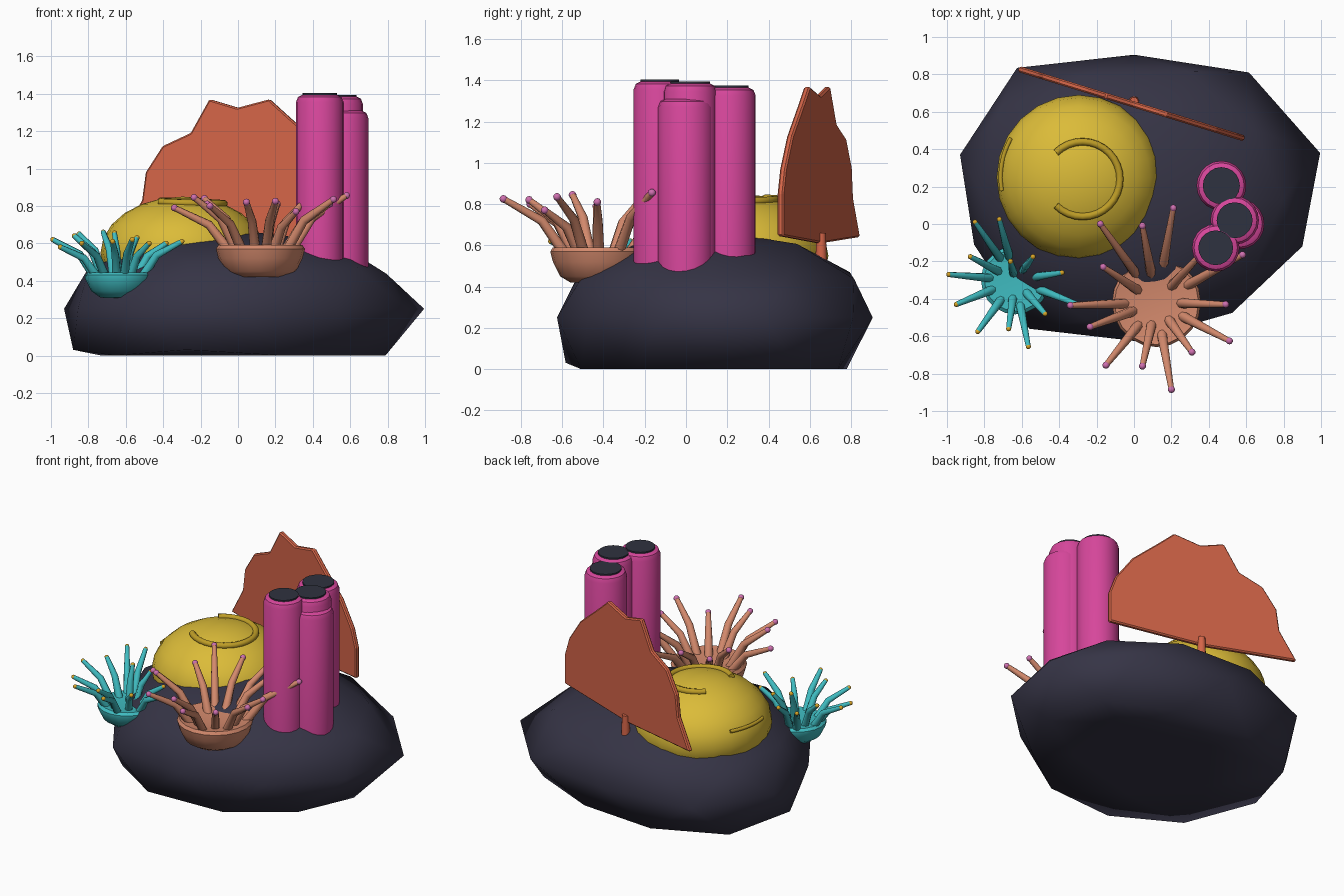
import bpy, bmesh, math
from mathutils import Vector

if "Cube" in bpy.data.objects:
    bpy.data.objects.remove(bpy.data.objects["Cube"])


def mat(name, r, g, b):
    m = bpy.data.materials.new(name)
    m.diffuse_color = (r, g, b, 1)
    m.use_nodes = True
    m.node_tree.nodes["Principled BSDF"].inputs["Base Color"].default_value = m.diffuse_color
    return m


ROCK = mat("dark rock", .036, .034, .060)
HOLE = mat("dark opening", .028, .032, .050)
PINK = mat("tube pink", .68, .062, .33)
ORANGE = mat("fan orange", .66, .13, .065)
YELLOW = mat("dome yellow", .71, .50, .04)
RIDGE = mat("ridge gold", .52, .34, .02)
TEAL = mat("teal", .05, .50, .53)
SALMON = mat("salmon", .65, .25, .15)
MAUVE = mat("mauve tip", .62, .16, .43)
GOLD = mat("gold tip", .70, .38, .02)


def finish(name, bm, material, angle=40):
    bmesh.ops.recalc_face_normals(bm, faces=bm.faces[:])
    me = bpy.data.meshes.new(name)
    bm.to_mesh(me)
    bm.free()
    me.materials.append(material)
    ob = bpy.data.objects.new(name, me)
    bpy.context.collection.objects.link(ob)
    bpy.ops.object.select_all(action='DESELECT')
    ob.select_set(True)
    bpy.context.view_layer.objects.active = ob
    bpy.ops.object.shade_smooth_by_angle(angle=math.radians(angle))
    return ob


def lathe(name, profile, x, y, material, segs=20):
    """Turn (radius, z) points around a vertical axis; the ends lie on the axis."""
    bm = bmesh.new()
    vs = [bm.verts.new((x + r, y, z)) for r, z in profile]
    es = [bm.edges.new(p) for p in zip(vs, vs[1:])]
    bmesh.ops.spin(bm, geom=vs + es, cent=(x, y, 0), axis=(0, 0, 1),
                   angle=2 * math.pi, steps=segs)
    bmesh.ops.remove_doubles(bm, verts=bm.verts[:], dist=.0005)
    return finish(name, bm, material)


def sweep(bm, pts, radii, segs=8):
    """Continuous round tube through points, one radius per point."""
    rings = []
    for i, p in enumerate(pts):
        t = (pts[min(i + 1, len(pts) - 1)] - pts[max(i - 1, 0)]).normalized()
        side = t.cross(Vector((.31, .17, .94))).normalized()
        up = side.cross(t)
        angs = [2 * math.pi * k / segs for k in range(segs)]
        rings.append([bm.verts.new(p + radii[i] * (side * math.cos(a) + up * math.sin(a)))
                      for a in angs])
    for a, b in zip(rings, rings[1:]):
        for k in range(segs):
            n = (k + 1) % segs
            bm.faces.new((a[k], a[n], b[n], b[k]))
    bm.faces.new(rings[0])
    bm.faces.new(rings[-1])


# rock: squashed icosphere fitted to an irregular ten-sided outline
outline = [Vector(p) for p in [
    (.995, .38), (.615, .81), (0, .905), (-.625, .835), (-.93, .37),
    (-.855, -.11), (-.56, -.56), (0, -.625), (.525, -.475), (.9, -.12)]]
mid = Vector((0, .14))
bm = bmesh.new()
bmesh.ops.create_icosphere(bm, subdivisions=2, radius=1)
for v in bm.verts:
    x, y, z = v.co
    r = math.hypot(x, y)
    ang = math.degrees(math.atan2(y, x))
    k = ((ang - 18) / 36) % 10
    i, f = int(k), k - int(k)
    edge = outline[i % 10].lerp(outline[(i + 1) % 10], f) - mid
    edge /= math.cos(math.radians(18)) / math.cos(math.radians((f - .5) * 36))
    right_back = -40 < ang < 112
    if z > .4 and r > .7 and -5 < ang < 40:
        r *= .89                      # steeper shoulder on the right
    if z > .4 and r > .7 and -150 < ang < -140:
        r *= .94                      # and at the front left
    if z < -.4 and r > .7:
        r *= .93 if right_back else 1.05
    height = max(0, .25 + z * (.42 if z > 0 else .49))
    if z < -.4 and right_back:
        height = 0
    xy = mid + edge * r
    v.co = (xy.x, xy.y, height)
finish("rock", bm, ROCK, 180)

# dome coral
CX, CY, CZ, R, H = -.295, .25, .55, .44, .30
dome = [(R * math.cos(math.radians(a)), CZ + H * math.sin(math.radians(a)))
        for a in range(-90, 91, 15)]
dome[0], dome[-1] = (0, CZ - H), (0, CZ + H)
lathe("dome_coral", dome, CX, CY, YELLOW, 24)


def ridge(name, rad, a0, a1, ox=0, oy=0, r=.02):
    """Raised arc lying on the dome."""
    pts = []
    for i in range(25):
        a = math.radians(a0 + (a1 - a0) * i / 24)
        dx, dy = ox + rad * math.cos(a), oy + rad * math.sin(a)
        s = max(0, 1 - (dx * dx + dy * dy) / R ** 2)
        pts.append(Vector((CX + dx, CY + dy, CZ + .002 + H * math.sqrt(s))))
    bm = bmesh.new()
    sweep(bm, pts, [r] * len(pts))
    finish(name, bm, RIDGE, 50)


ridge("dome_ridge_top", .20, -135, 135, .02, -.01)
ridge("dome_ridge_side", .418, 150, 190, 0, 0, .012)

# fan coral: upright jagged sheet
profile = [(-.62, .64), (-.51, .83), (-.49, .98), (-.40, 1.12), (-.25, 1.19),
           (-.15, 1.37), (0, 1.325), (.17, 1.37), (.28, 1.27), (.44, 1.13),
           (.55, .97), (.59, .85), (.59, .645), (-.02, .61)]
bm = bmesh.new()
bm.faces.new([bm.verts.new((x, .83 - .308 * (x + .62), z)) for x, z in profile])
fan = finish("fan_coral", bm, ORANGE)
fan.data.shade_flat()
sol = fan.modifiers.new("thickness", 'SOLIDIFY')
sol.thickness, sol.offset = .032, 0
bev = fan.modifiers.new("soft_edge", 'BEVEL')
bev.width, bev.segments = .008, 1
bm = bmesh.new()
sweep(bm, [Vector((0, .655, .46)), Vector((0, .655, .66))], [.03, .023], 12)
finish("fan_stem", bm, ORANGE)

# tube sponges with dark openings
tubes = [(.437, -.127, .127, 1.395), (.538, .02, .13, 1.385),
         (.467, .205, .133, 1.365), (.562, 0, .135, 1.31)]
for i, (x, y, r, t) in enumerate(tubes, 1):
    lathe(f"tube_{i}", [(0, .35), (r, .35), (r, t - .04), (r - .011, t - .012),
                        (r - .035, t), (0, t)], x, y, PINK)
    if i < 4:                         # the short tube is merged into its neighbour
        c = r - .034
        lathe(f"tube_opening_{i}", [(0, t - .01), (c, t - .01), (c, t + .009), (0, t + .009)],
              x, y, HOLE)


def anemone(name, c, cup, top, tips, r, tip_r, body, tip_mat):
    """Dished cup with bent tapering arms, each ending in a small bead."""
    c = Vector(c)
    lathe(name + "_cup", cup, c.x, c.y, body)
    arms, beads = bmesh.new(), bmesh.new()
    for t in tips:
        t = Vector(t)
        d = Vector((t.x - c.x, t.y - c.y, 0))
        base = c + d * .33
        base.z = top - .05
        knee = c + d * .60
        knee.z = top + (t.z - top) * .55
        sweep(arms, [base, knee, t], [r * 1.1, r * .9, r * .6])
        geo = bmesh.ops.create_icosphere(beads, subdivisions=2, radius=tip_r)
        bmesh.ops.translate(beads, verts=geo["verts"], vec=t)
    finish(name + "_arms", arms, body, 50)
    finish(name + "_tips", beads, tip_mat)


anemone("salmon_anemone", (.12, -.42, 0),
        [(0, .42), (.14, .42), (.19, .45), (.225, .52), (.238, .57), (.225, .59), (0, .55)],
        .59,
        [(-.18, 0, .84), (.21, .085, .81), (.045, -.01, .82), (-.165, -.23, .81),
         (-.34, -.435, .79), (-.235, -.55, .845), (-.15, -.755, .80),
         (.045, -.76, .82), (.20, -.885, .825), (.31, -.685, .77),
         (.51, -.625, .835), (.49, -.43, .81), (.58, -.165, .855), (.35, -.17, .82)],
        .026, .019, SALMON, MAUVE)
anemone("teal_anemone", (-.635, -.30, 0),
        [(0, .305), (.10, .31), (.15, .345), (.182, .41), (.183, .43), (.165, .445), (0, .43)],
        .45,
        [(-.72, .025, .66), (-.85, .01, .65), (-.875, -.175, .64), (-.99, -.27, .62),
         (-.95, -.43, .58), (-.835, -.575, .60), (-.67, -.56, .61),
         (-.565, -.655, .62), (-.475, -.48, .60), (-.385, -.26, .60),
         (-.54, -.175, .63), (-.30, -.43, .61), (-.66, -.20, .655)],
        .023, .014, TEAL, GOLD)
